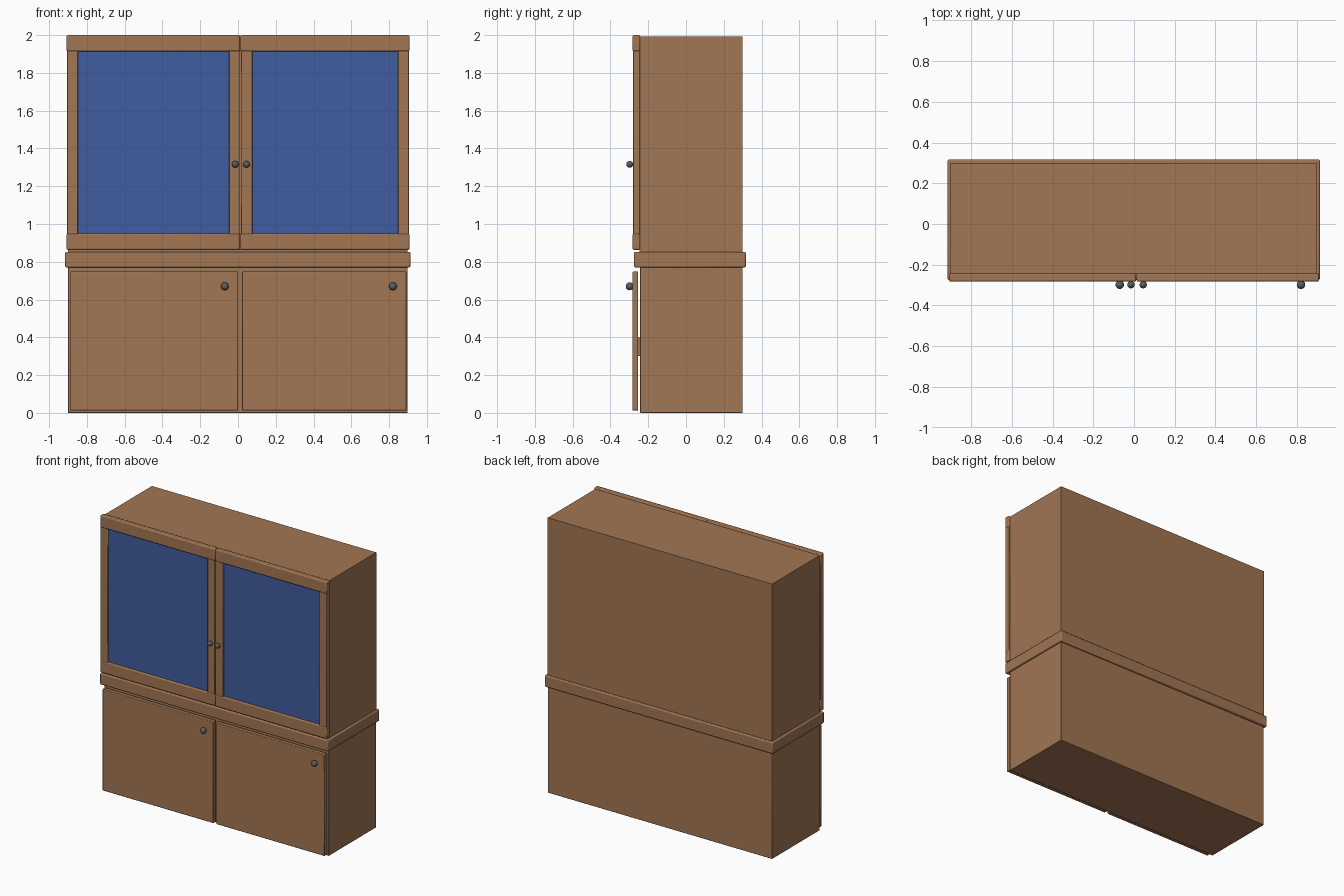
import bpy

if "Cube" in bpy.data.objects:
    bpy.data.objects.remove(bpy.data.objects["Cube"])


def material(name, rgb):
    m = bpy.data.materials.new(name)
    m.diffuse_color = (*rgb, 1)
    m.use_nodes = True
    m.node_tree.nodes["Principled BSDF"].inputs["Base Color"].default_value = m.diffuse_color
    return m


WOOD = material("brown wood", (0.36, 0.18, 0.088))
GLASS = material("blue glass", (0.052, 0.11, 0.35))
METAL = material("dark grey metal", (0.11, 0.11, 0.11))


def box(name, x, y, z, mat=WOOD, bevel=0.0):
    """Box from (min, max) ranges with optional rounded edges."""
    bpy.ops.mesh.primitive_cube_add(
        size=1, location=[(a + b) / 2 for a, b in (x, y, z)])
    ob = bpy.context.object
    ob.name = name
    ob.scale = [b - a for a, b in (x, y, z)]
    bpy.ops.object.transform_apply(location=False, rotation=False, scale=True)
    ob.data.materials.append(mat)
    if bevel:
        mod = ob.modifiers.new("rounded edges", 'BEVEL')
        mod.width = bevel
        mod.segments = 2
        bpy.ops.object.shade_smooth_by_angle()
    return ob


def knob(name, x, z, r):
    bpy.ops.mesh.primitive_uv_sphere_add(
        segments=24, ring_count=12, radius=r, location=(x, -0.298, z))
    ob = bpy.context.object
    ob.name = name
    ob.data.materials.append(METAL)
    bpy.ops.object.shade_smooth_by_angle()


# Carcasses and counter
box("lower_cabinet", (-0.9, 0.898), (-0.243, 0.3), (0, 0.775), bevel=0.003)
box("upper_cabinet", (-0.9, 0.898), (-0.245, 0.3), (0.845, 1.992))
box("counter_top", (-0.915, 0.913), (-0.275, 0.317), (0.77, 0.853), bevel=0.007)

# Lower doors
for side, x0, x1, kx in (("left", -0.888, 0.0, -0.07), ("right", 0.022, 0.891, 0.82)):
    box(f"lower_door_{side}", (x0, x1), (-0.283, -0.253), (0.012, 0.748), bevel=0.004)
    knob(f"lower_knob_{side}", kx, 0.67, 0.021)
    # Hinge block bridging the door gap
    mid = (x0 + x1) / 2
    box(f"lower_hinge_{side}", (mid - 0.05, mid + 0.05), (-0.256, -0.24), (0.3, 0.4))

# Upper framed glass doors: rails, stiles, pane, knob
doors = (("left", -0.908, 0.011, -0.848, -0.048, -0.015),
         ("right", 0.013, 0.908, 0.077, 0.848, 0.045))
for side, x0, x1, g0, g1, kx in doors:
    for rail, z0, z1 in (("bottom", 0.863, 0.949), ("top", 1.914, 2.0)):
        box(f"{rail}_rail_{side}", (x0, x1), (-0.283, -0.243), (z0, z1), bevel=0.007)
    for stile, a, b in (("left", x0 + 0.002, g0), ("right", g1, x1 - 0.002)):
        box(f"{stile}_stile_{side}", (a, b), (-0.281, -0.243), (0.94, 1.923), bevel=0.004)
    box(f"glass_pane_{side}", (g0 - 0.005, g1 + 0.005), (-0.27, -0.262), (0.94, 1.923), GLASS)
    knob(f"upper_knob_{side}", kx, 1.316, 0.018)
